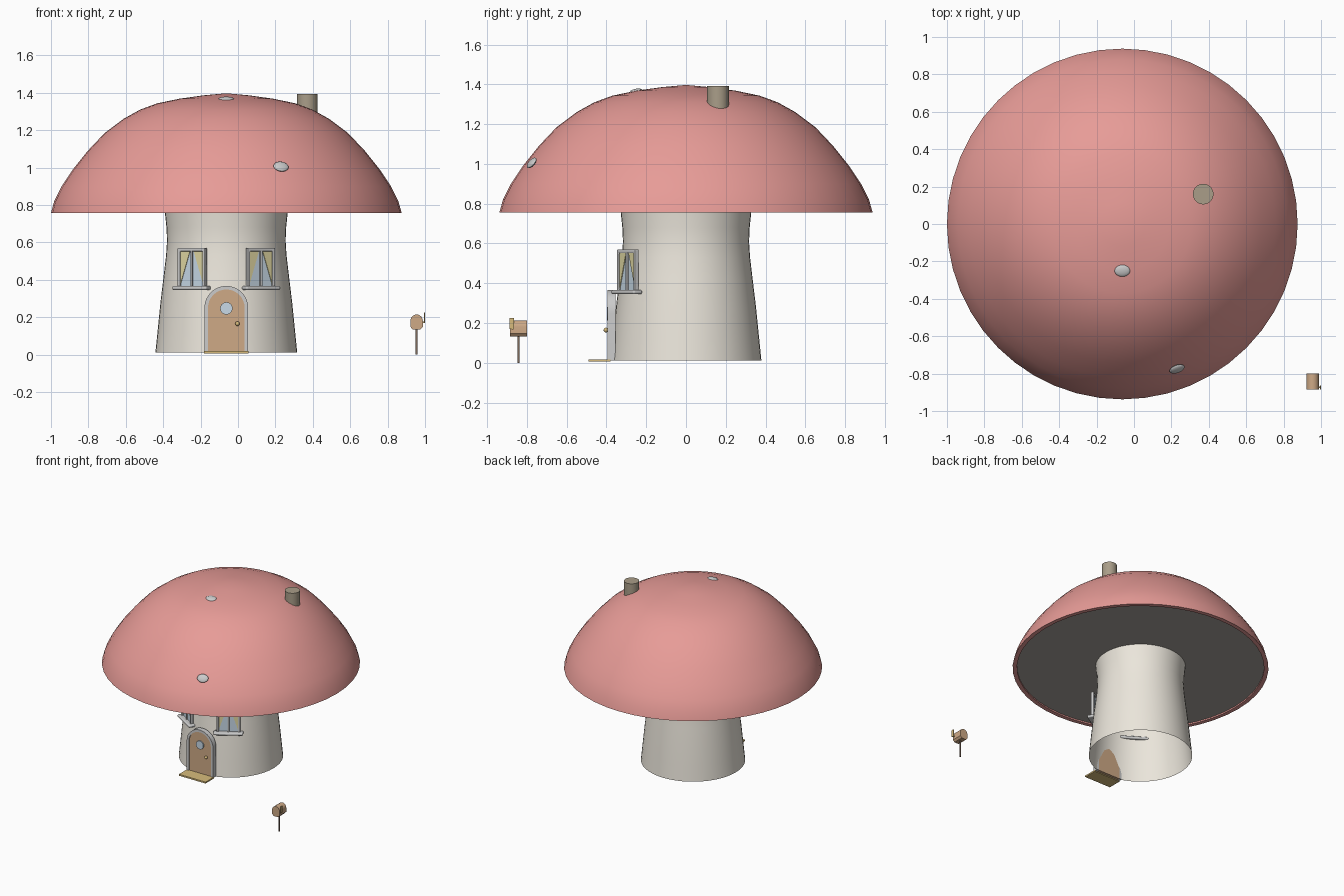
import bpy, bmesh, math
from mathutils import Matrix, Vector

if "Cube" in bpy.data.objects:
    bpy.data.objects.remove(bpy.data.objects["Cube"])

CX = -0.0625                      # axis of the mushroom
AXIS = Matrix.Translation((CX, 0, 0))


def material(name, r, g, b):
    m = bpy.data.materials.new(name)
    m.diffuse_color = (r, g, b, 1)
    m.use_nodes = True
    m.node_tree.nodes["Principled BSDF"].inputs["Base Color"].default_value = m.diffuse_color
    return m


RED = material("cap_red", 0.80, 0.33, 0.31)
CREAM = material("stem_cream", 0.83, 0.79, 0.71)
WOOD = material("wood", 0.62, 0.40, 0.24)
STONE = material("chimney_stone", 0.40, 0.34, 0.25)
GLASS = material("glass", 0.58, 0.70, 0.80)
GOLD = material("gold", 0.68, 0.50, 0.20)
CURTAIN = material("curtain", 0.75, 0.68, 0.36)
WHITE = material("frame_grey", 0.60, 0.60, 0.62)
DARK = material("dark_wood", 0.22, 0.15, 0.11)
GREY = material("gill_grey", 0.40, 0.37, 0.34)


def finish(name, bm, mat, matrix=AXIS, bevel=0):
    bmesh.ops.recalc_face_normals(bm, faces=bm.faces[:])
    bm.transform(matrix)
    me = bpy.data.meshes.new(name)
    bm.to_mesh(me)
    bm.free()
    me.materials.append(mat)
    ob = bpy.data.objects.new(name, me)
    bpy.context.collection.objects.link(ob)
    bpy.context.view_layer.objects.active = ob
    ob.select_set(True)
    bpy.ops.object.shade_smooth_by_angle(angle=math.radians(35))
    ob.select_set(False)
    if bevel:
        b = ob.modifiers.new("rounding", 'BEVEL')
        b.width, b.segments = bevel, 3
    return ob


def lathe(name, profile, mat, steps=48):
    bm = bmesh.new()
    vs = [bm.verts.new((r, 0, z)) for r, z in profile]
    es = [bm.edges.new(p) for p in zip(vs, vs[1:])]
    bmesh.ops.spin(bm, geom=vs + es, cent=(0, 0, 0), axis=(0, 0, 1),
                   angle=math.tau, steps=steps, use_duplicate=False)
    bmesh.ops.remove_doubles(bm, verts=bm.verts[:], dist=1e-4)
    return finish(name, bm, mat)


def slab(name, polys, y0, y1, mat, matrix=AXIS, bevel=0):
    """Flat x/z polygons extruded from y0 to y1."""
    bm = bmesh.new()
    faces = [bm.faces.new([bm.verts.new((x, y0, z)) for x, z in p]) for p in polys]
    bmesh.ops.remove_doubles(bm, verts=bm.verts[:], dist=1e-5)
    ext = bmesh.ops.extrude_face_region(bm, geom=bm.faces[:], use_keep_orig=True)
    moved = [v for v in ext["geom"] if isinstance(v, bmesh.types.BMVert)]
    bmesh.ops.translate(bm, verts=moved, vec=(0, y1 - y0, 0))
    return finish(name, bm, mat, matrix, bevel)


def rect(x0, x1, z0, z1):
    return [(x0, z0), (x1, z0), (x1, z1), (x0, z1)]


def ring(outer, inner):
    n = len(outer)
    return [[outer[i], outer[(i + 1) % n], inner[(i + 1) % n], inner[i]] for i in range(n)]


def arch(r, z0, spring, n=16):
    arc = [(r * math.cos(math.pi * i / n), spring + r * math.sin(math.pi * i / n))
           for i in range(n + 1)]
    return [(r, z0)] + arc + [(-r, z0)]


def cylinder(name, r, depth, mat, matrix, n=24):
    bm = bmesh.new()
    bmesh.ops.create_cone(bm, cap_ends=True, segments=n, radius1=r, radius2=r, depth=depth)
    return finish(name, bm, mat, matrix)


def ball(name, scale, mat, matrix):
    bm = bmesh.new()
    bmesh.ops.create_uvsphere(bm, u_segments=20, v_segments=12, radius=1)
    bmesh.ops.scale(bm, vec=scale, verts=bm.verts[:])
    return finish(name, bm, mat, matrix)


# Stem (open tube), cap and underside
lathe("stem", [(0.379, 0.012), (0.367, 0.13), (0.352, 0.28), (0.335, 0.42), (0.322, 0.53),
               (0.317, 0.61), (0.320, 0.68), (0.330, 0.775)], CREAM)
lathe("cap", [(0, 1.397), (0.12, 1.386), (0.25, 1.368), (0.37, 1.343), (0.46, 1.31),
              (0.55, 1.26), (0.65, 1.185), (0.74, 1.09), (0.82, 0.99), (0.88, 0.90),
              (0.92, 0.82), (0.9375, 0.757), (0.905, 0.757), (0.905, 0.77)], RED)
lathe("cap_underside", [(0, 0.768), (0.905, 0.768)], GREY)

# Cap spots, flattened along the cap surface
for i, (pos, normal) in enumerate([((-0.0625, -0.25, 1.366), (0, -0.17, 1)),
                                   ((0.23, -0.775, 1.005), (0.27, -0.75, 0.6))]):
    tilt = Vector(normal).to_track_quat('Z', 'Y').to_matrix().to_4x4()
    ball(f"cap_spot_{i + 1}", (0.042, 0.032, 0.012), WHITE, Matrix.Translation(pos) @ tilt)

# Chimney
cylinder("chimney", 0.055, 0.13, STONE, Matrix.Translation((0.37, 0.16, 1.327)), 32)

# Door, frame, porthole, knob and mat
slab("door", [arch(0.10, 0.012, 0.25)], -0.388, -0.357, WOOD)
slab("door_frame", ring(arch(0.117, 0.012, 0.25), arch(0.098, 0.012, 0.25))[:-1],
     -0.394, -0.355, WHITE)
facing = Matrix.Rotation(math.pi / 2, 4, 'X')
cylinder("door_porthole", 0.033, 0.016, GLASS,
         Matrix.Translation((CX, -0.39, 0.247)) @ facing)
ball("door_knob", (0.012, 0.012, 0.012), GOLD, Matrix.Translation((-0.003, -0.402, 0.165)))
slab("door_mat", [rect(-0.118, 0.118, 0.006, 0.018)], -0.49, -0.38, GOLD)

# Two windows turned to follow the stem
for side, s in (("left", -1), ("right", 1)):
    m = AXIS @ Matrix.Rotation(s * math.radians(32), 4, 'Z')
    slab(f"{side}_window_frame", ring(rect(-0.086, 0.086, 0.35, 0.57),
         rect(-0.070, 0.070, 0.366, 0.552)), -0.356, -0.332, WHITE, m, 0.004)
    slab(f"{side}_window_glass", [rect(-0.074, 0.074, 0.36, 0.556)], -0.345, -0.340, GLASS, m)
    slab(f"{side}_window_mullion", [rect(-0.006, 0.006, 0.36, 0.556)], -0.354, -0.340, WHITE, m)
    slab(f"{side}_window_sill", [rect(-0.108, 0.108, 0.345, 0.367)],
         -0.378, -0.325, WHITE, m, 0.009)
    for k in (-1, 1):
        slab(f"{side}_window_curtain_{'a' if k < 0 else 'b'}",
             [[(k * 0.07, 0.38), (k * 0.07, 0.552), (k * 0.012, 0.552)]],
             -0.349, -0.344, CURTAIN, m)

# Mailbox with post and flag
mb = Matrix.Translation((0.955, 0, 0))
cylinder("mailbox_post", 0.006, 0.15, DARK, Matrix.Translation((0.955, -0.842, 0.075)), 12)
top = [(0.033 * math.cos(math.pi * i / 12), 0.181 + 0.033 * math.sin(math.pi * i / 12))
       for i in range(13)]
slab("mailbox", [top + [(-0.033, 0.148), (-0.02, 0.133), (0.02, 0.133), (0.033, 0.148)]],
     -0.885, -0.80, WOOD, mb)
slab("mailbox_flag_arm", [rect(0.033, 0.045, 0.168, 0.178)], -0.876, -0.868, GOLD, mb)
slab("mailbox_flag", [rect(0.040, 0.045, 0.17, 0.225)], -0.886, -0.864, GOLD, mb)
